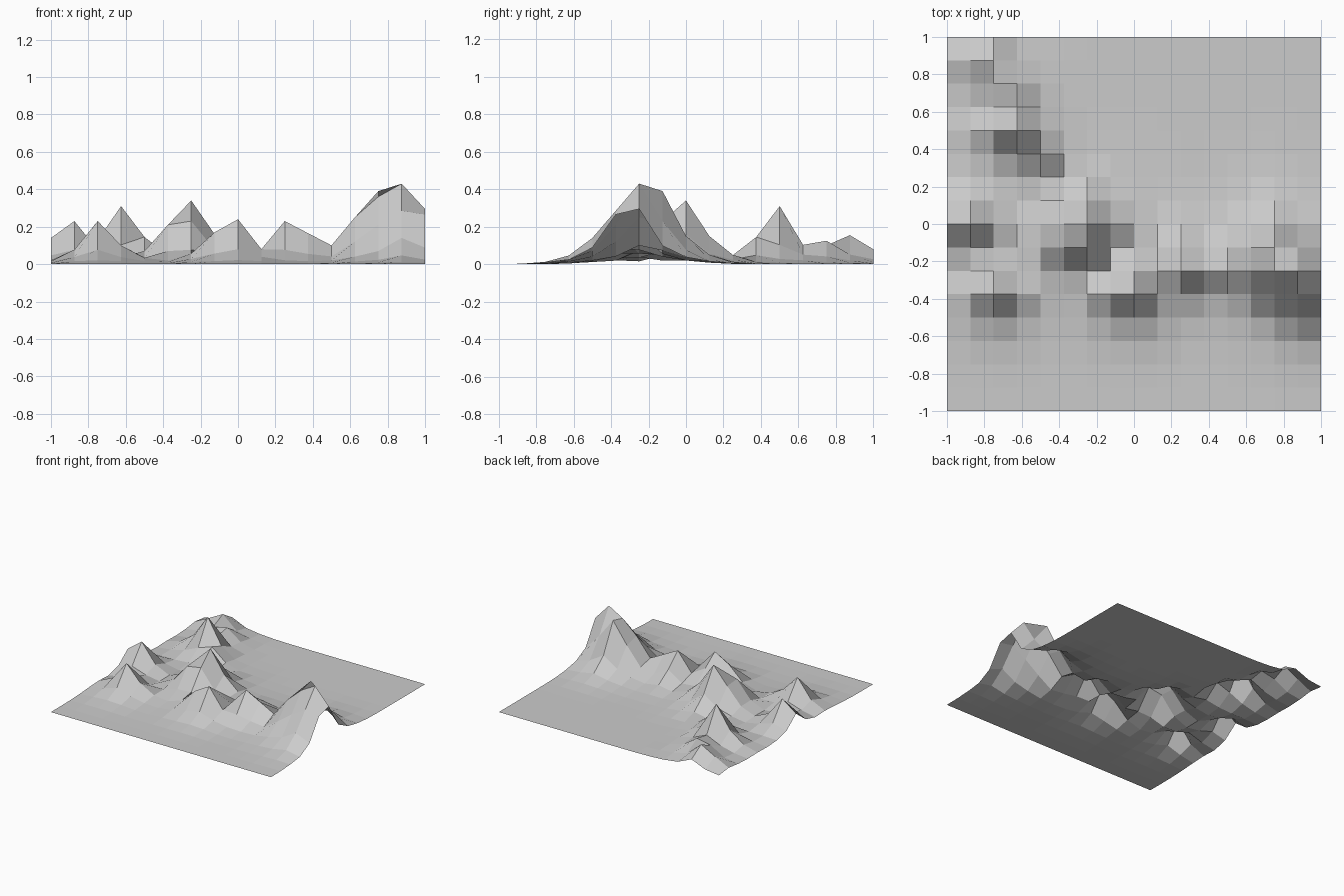
import bpy, bmesh, math

if "Cube" in bpy.data.objects:
    bpy.data.objects.remove(bpy.data.objects["Cube"])

# Summits and shoulders of the ridges: grid column, grid row, height
PEAKS = [
    # eastern mountain
    (15, 6, .43), (14, 7, .39), (14, 6, .36), (16, 6, .295), (15, 5, .285),
    (16, 5, .265), (14, 5, .21), (13, 6, .25), (13, 7, .22), (15, 7, .23),
    (15, 4, .14), (14, 8, .15), (13, 5, .12),
    # southern foothills
    (10, 6, .23), (11, 6, .165), (12, 6, .10), (10, 7, .12), (8, 5, .24),
    (7, 5, .17), (8, 6, .15),
    # central peak
    (6, 8, .34), (5, 8, .20), (6, 7, .23), (5, 7, .21), (7, 8, .16), (6, 9, .15),
    # western hills
    (2, 5, .23), (1, 8, .23), (0, 8, .14), (3, 5, .10),
    # north-western ridge
    (3, 12, .31), (4, 11, .145), (2, 12, .13), (2, 15, .155), (2, 14, .10),
    (3, 14, .125), (1, 15, .09), (2, 16, .08),
]
CELLS = 16
STEP = 2 / CELLS


def height(i, j):
    """Steep core with a gentle skirt around every summit."""
    best = 0
    for pi, pj, h in PEAKS:
        d2 = (i - pi) ** 2 + (j - pj) ** 2
        if d2 == 0:
            return h
        best = max(best, h * math.exp(-1.1 * d2), .3 * h * math.exp(-.3 * d2))
    return best


# Terrain sheet: regular square grid lifted by the height function
bm = bmesh.new()
grid = [[bm.verts.new((i * STEP - 1, j * STEP - 1, height(i, j)))
         for j in range(CELLS + 1)] for i in range(CELLS + 1)]
for i in range(CELLS):
    for j in range(CELLS):
        bm.faces.new((grid[i][j], grid[i + 1][j], grid[i + 1][j + 1], grid[i][j + 1]))

mesh = bpy.data.meshes.new("mountain_terrain")
bm.to_mesh(mesh)
bm.free()
terrain = bpy.data.objects.new("mountain_terrain", mesh)
bpy.context.collection.objects.link(terrain)
